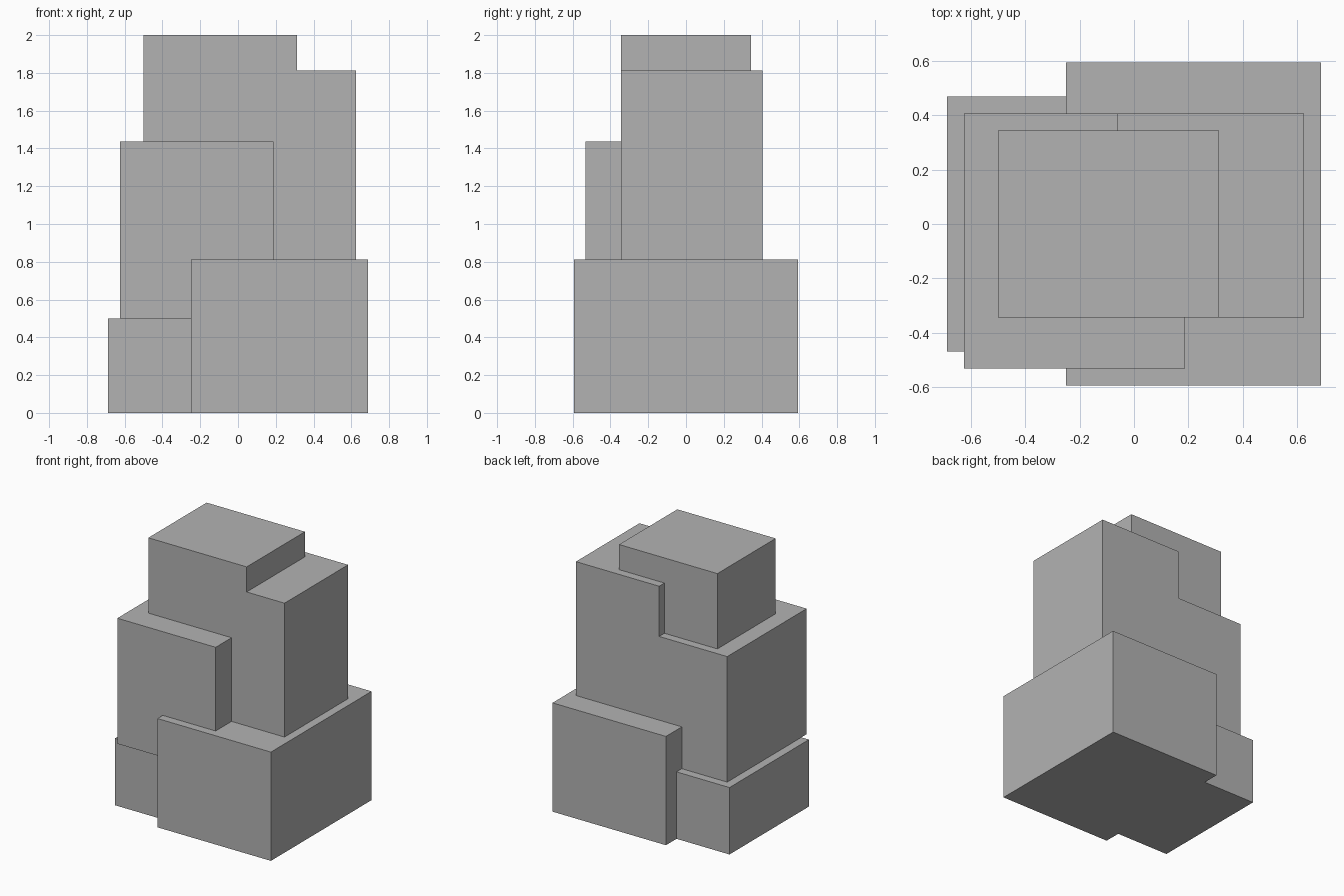
import bpy
import bmesh
import math
from mathutils import Vector

default = bpy.data.objects.get("Cube")
if default:
    bpy.data.objects.remove(default, do_unlink=True)

GRID = 1 / 32  # every block sits on this module

stone = bpy.data.materials.new("plain_grey")
stone.use_nodes = True
grey = (0.45, 0.45, 0.45, 1)
stone.diffuse_color = grey
bsdf = stone.node_tree.nodes["Principled BSDF"]
bsdf.inputs["Base Color"].default_value = grey
bsdf.inputs["Roughness"].default_value = 0.8


def block(name, low, high):
    """Box between two opposite corners, given in grid modules."""
    low, high = Vector(low) * GRID, Vector(high) * GRID
    bm = bmesh.new()
    bmesh.ops.create_cube(bm, size=1)
    bmesh.ops.scale(bm, vec=high - low, verts=bm.verts)
    bmesh.ops.translate(bm, vec=(low + high) / 2, verts=bm.verts)
    mesh = bpy.data.meshes.new(name)
    bm.to_mesh(mesh)
    bm.free()
    mesh.materials.append(stone)
    obj = bpy.data.objects.new(name, mesh)
    bpy.context.scene.collection.objects.link(obj)
    return obj


# Tall base block, then the masses merged into it
tower = block("block_tower", (-8, -19, 0), (22, 19, 26))
masses = [
    block("low_base_wing", (-22, -15, 0), (0, 15, 16)),
    block("front_mass", (-20, -17, 16), (6, 13, 46)),
    block("main_shaft", (-2, -11, 20), (20, 13, 58)),
    block("top_storey", (-16, -11, 40), (10, 11, 64)),
]

# Union everything into one clean solid
bpy.context.view_layer.objects.active = tower
for mass in masses:
    union = tower.modifiers.new("merge_" + mass.name, 'BOOLEAN')
    union.operation = 'UNION'
    union.solver = 'EXACT'
    union.object = mass
    bpy.ops.object.modifier_apply(modifier=union.name)
    bpy.data.objects.remove(mass, do_unlink=True)

# Dissolve the seams between flush walls
bm = bmesh.new()
bm.from_mesh(tower.data)
bmesh.ops.remove_doubles(bm, verts=bm.verts, dist=0.0005)
bmesh.ops.dissolve_limit(bm, angle_limit=math.radians(1),
                         verts=bm.verts, edges=bm.edges)
bmesh.ops.recalc_face_normals(bm, faces=bm.faces)
bm.to_mesh(tower.data)
bm.free()
